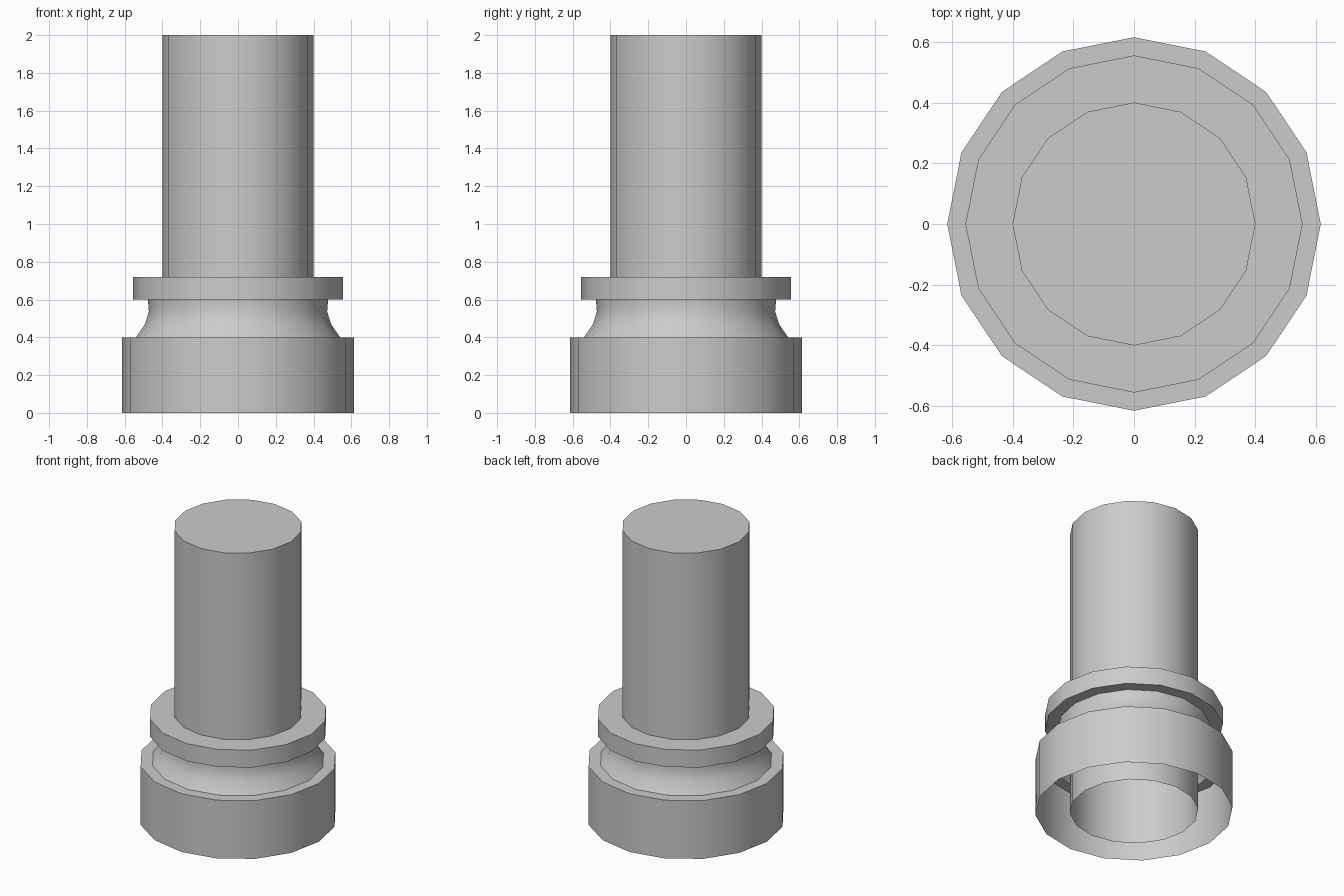
import bpy, bmesh
from math import cos, sin, pi, radians

if "Cube" in bpy.data.objects:
    bpy.data.objects.remove(bpy.data.objects["Cube"])

SIDES = 16


def lathe(name, profile, cap_top=False):
    """Revolve (radius, z) points around the z axis."""
    bm = bmesh.new()
    rings = [[bm.verts.new((r * cos(2 * pi * i / SIDES), r * sin(2 * pi * i / SIDES), z))
              for i in range(SIDES)] for r, z in profile]
    for a, b in zip(rings, rings[1:]):
        for i in range(SIDES):
            j = (i + 1) % SIDES
            bm.faces.new((a[i], a[j], b[j], b[i]))
    if cap_top:
        bm.faces.new(rings[-1])
    mesh = bpy.data.meshes.new(name)
    bm.to_mesh(mesh)
    bm.free()
    obj = bpy.data.objects.new(name, mesh)
    bpy.context.collection.objects.link(obj)
    bpy.ops.object.select_all(action='DESELECT')
    obj.select_set(True)
    bpy.context.view_layer.objects.active = obj
    bpy.ops.object.shade_smooth_by_angle(angle=radians(30))
    return obj


# Stepped base: drum, concave neck and collar, open underneath
lathe("column_base", [(0.615, 0), (0.615, 0.4), (0.54, 0.4), (0.493, 0.47),
                      (0.472, 0.535), (0.477, 0.6), (0.555, 0.6),
                      (0.555, 0.72), (0.4, 0.72)])

# Shaft: runs to the floor, closed on top and open below
lathe("column_shaft", [(0.4, 0), (0.4, 2)], cap_top=True)
